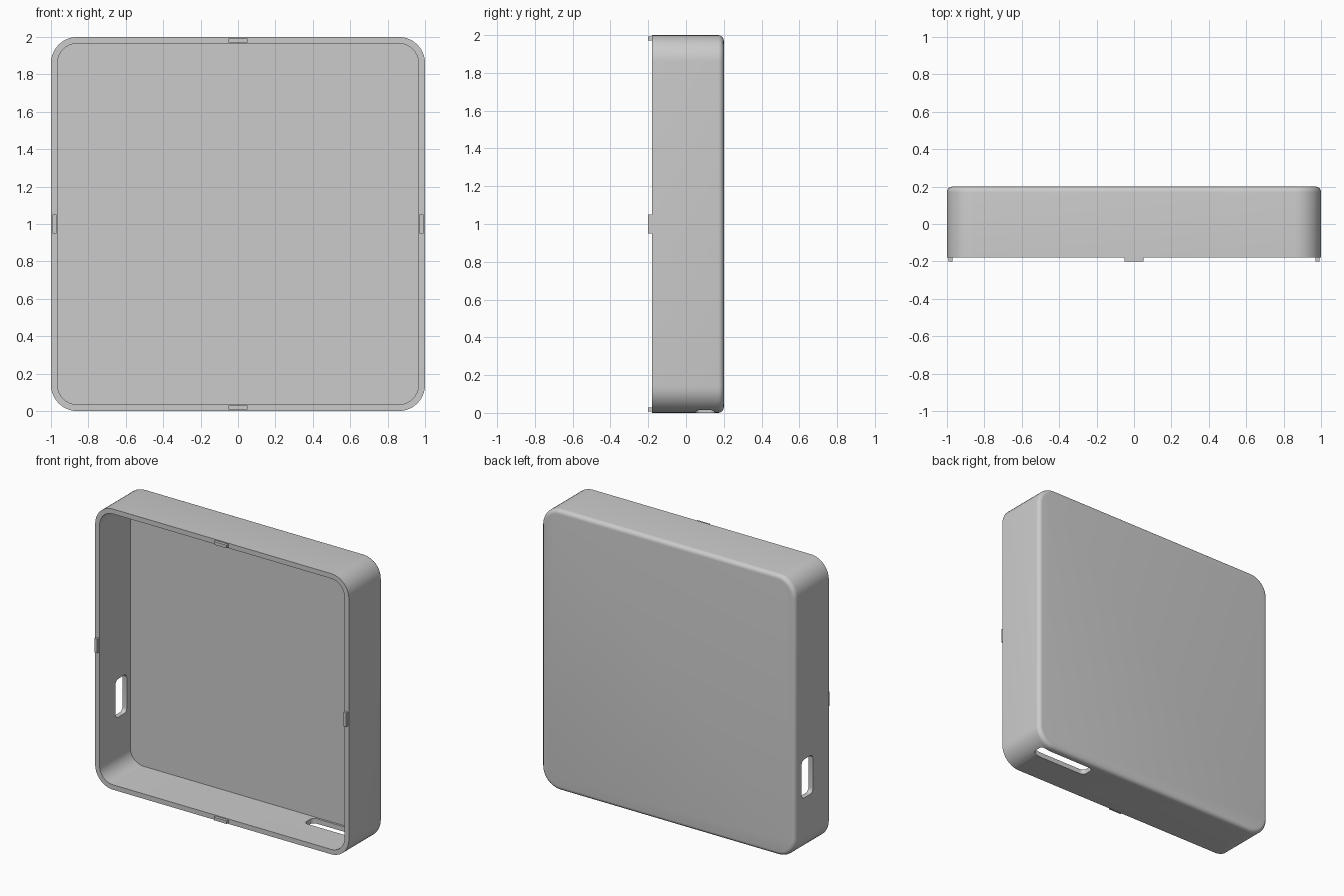
import bpy, bmesh
from math import sin, cos, pi
from mathutils import Matrix, Vector

cube = bpy.data.objects.get("Cube")
if cube:
    bpy.data.objects.remove(cube, do_unlink=True)

WALL, CORNER, FILLET = 0.035, 0.14, 0.03
FRONT, BACK = -0.18, 0.2

grey = bpy.data.materials.new("light_grey")
grey.use_nodes = True
colour = (0.6, 0.6, 0.6, 1)
grey.diffuse_color = colour
grey.node_tree.nodes["Principled BSDF"].inputs["Base Color"].default_value = colour


def rounded_rect(half_w, half_h, radius, steps=10):
    """Outline of a rounded rectangle as 2D points, counter-clockwise."""
    points = []
    for k, (sx, sy) in enumerate([(1, 1), (-1, 1), (-1, -1), (1, -1)]):
        for i in range(steps + 1):
            a = (k + i / steps) * pi / 2
            points.append((sx * (half_w - radius) + radius * cos(a),
                           sy * (half_h - radius) + radius * sin(a)))
    return points


def loft(name, outlines):
    """Join equal-length 3D outlines into a closed solid."""
    bm = bmesh.new()
    rings = [[bm.verts.new(p) for p in outline] for outline in outlines]
    n = len(rings[0])
    for a, b in zip(rings, rings[1:]):
        for i in range(n):
            j = (i + 1) % n
            bm.faces.new((a[i], a[j], b[j], b[i]))
    bm.faces.new(rings[0])
    bm.faces.new(rings[-1])
    bmesh.ops.recalc_face_normals(bm, faces=bm.faces)
    mesh = bpy.data.meshes.new(name)
    bm.to_mesh(mesh)
    bm.free()
    mesh.materials.append(grey)
    obj = bpy.data.objects.new(name, mesh)
    bpy.context.collection.objects.link(obj)
    return obj


def case_ring(inset, y):
    return [(x, y, z + 1) for x, z in rounded_rect(1 - inset, 1 - inset, CORNER - inset)]


# Open tray: inner floor, rim, outer wall, then the rounded back edge
rings = [case_ring(WALL, BACK - WALL), case_ring(WALL, FRONT), case_ring(0, FRONT)]
for i in range(7):
    a = i / 6 * pi / 2
    rings.append(case_ring(FILLET * (1 - cos(a)), BACK - FILLET + FILLET * sin(a)))
case = loft("case_shell", rings)

# Rounded port openings through the right wall and the bottom wall
side_outline = rounded_rect(0.063, 0.137, 0.03, 6)
side_port = loft("side_port_cutter",
                 [[(x, u + 0.063, v + 0.545) for u, v in side_outline] for x in (-1.1, -0.9)])
base_outline = rounded_rect(0.22, 0.05, 0.03, 6)
base_port = loft("base_port_cutter",
                 [[(u + 0.705, v + 0.1, z) for u, v in base_outline] for z in (-0.1, 0.1)])
for cutter in (side_port, base_port):
    cutter.hide_render = True
    cut = case.modifiers.new(cutter.name, "BOOLEAN")
    cut.object = cutter
    cut.operation = "DIFFERENCE"
    cut.solver = "EXACT"

bpy.ops.object.select_all(action="DESELECT")
case.select_set(True)
bpy.context.view_layer.objects.active = case
for modifier in list(case.modifiers):
    bpy.ops.object.modifier_apply(modifier=modifier.name)
for cutter in (side_port, base_port):
    bpy.data.objects.remove(cutter, do_unlink=True)
bpy.ops.object.shade_smooth_by_angle(angle=pi / 6)

# Locating tabs at the middle of each rim edge
for k, side in enumerate(("left", "top", "right", "bottom")):
    turn = Matrix.Rotation(-k * pi / 2, 3, "Y")
    outlines = []
    for y in (-0.2, FRONT + 0.005):
        corners = [(0.971, y, -0.05), (0.993, y, -0.05), (0.993, y, 0.05), (0.971, y, 0.05)]
        outlines.append([turn @ Vector(c) + Vector((0, 0, 1)) for c in corners])
    loft(side + "_tab", outlines)
